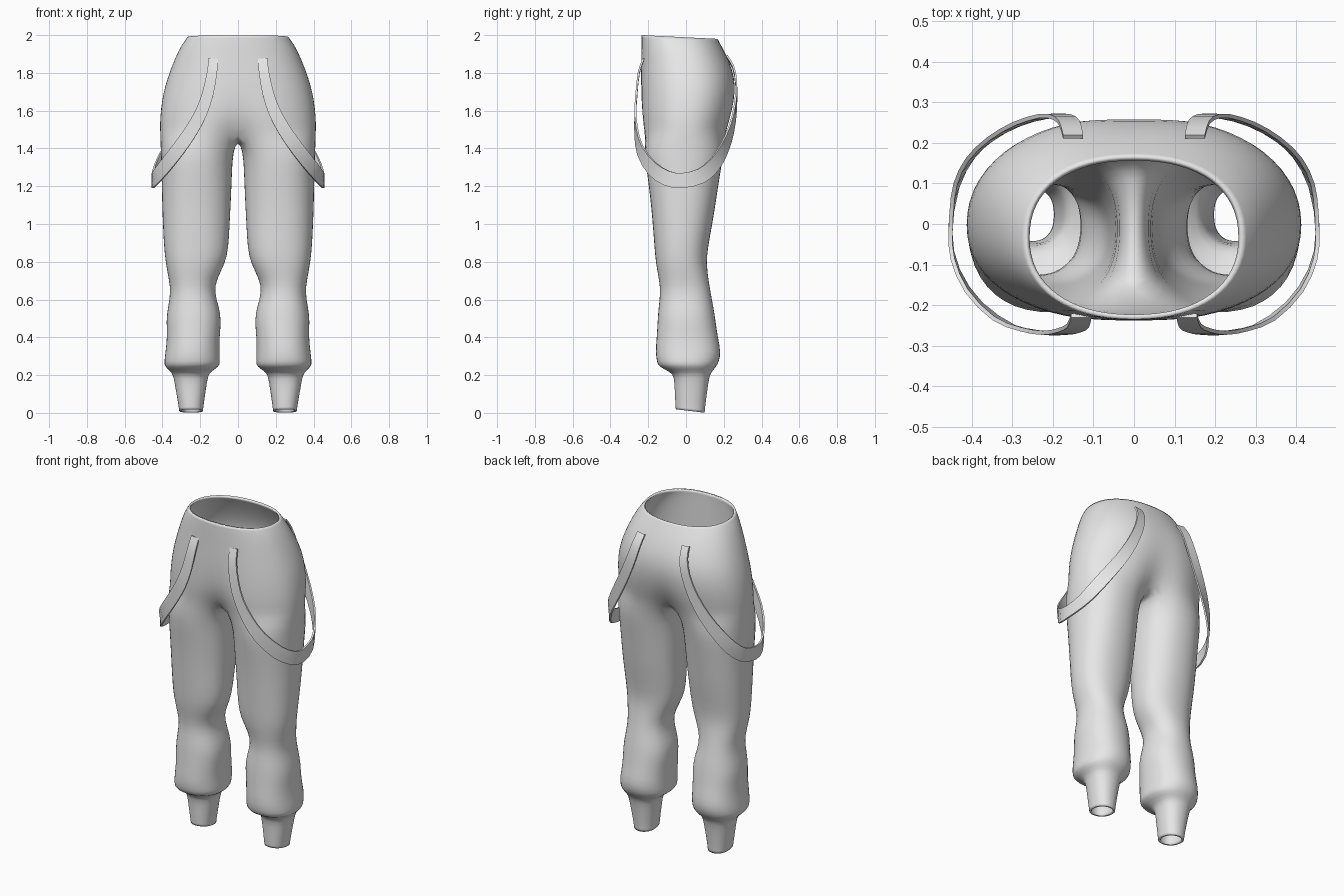
import bpy, bmesh, math
from mathutils import Vector

if "Cube" in bpy.data.objects:
    bpy.data.objects.remove(bpy.data.objects["Cube"])

cloth = bpy.data.materials.new("grey cloth")
cloth.diffuse_color = (0.8, 0.8, 0.8, 1)
cloth.use_nodes = True
cloth.node_tree.nodes["Principled BSDF"].inputs["Base Color"].default_value = cloth.diffuse_color

M, K = 16, 8          # segments round the outside and along the inner thigh
SPAN = 140            # half angle of the leg covered by the outside segments


def spow(v, p):
    return math.copysign(abs(v) ** p, v)


def oval(deg, x0, x1, y0, y1, z, tilt=0.0, n=2.25):
    """Point on a rounded oval; 0 degrees is the outer side, tilt lifts the front."""
    a = math.radians(deg)
    c, s = spow(math.cos(a), 2 / n), spow(math.sin(a), 2 / n)
    return Vector(((x0 + x1) / 2 + (x1 - x0) / 2 * c,
                   (y0 + y1) / 2 + (y1 - y0) / 2 * s, z - tilt * s))


def finish(name, bm):
    me = bpy.data.meshes.new(name)
    bm.to_mesh(me)
    bm.free()
    me.materials.append(cloth)
    ob = bpy.data.objects.new(name, me)
    bpy.context.collection.objects.link(ob)
    bpy.ops.object.select_all(action='DESELECT')
    ob.select_set(True)
    bpy.context.view_layer.objects.active = ob
    mir = ob.modifiers.new("mirror", 'MIRROR')
    mir.merge_threshold = 0.002
    return ob


# Trousers, one half: leg sections (z, inner x, outer x, front y, back y, tilt)
LEG = [
    (0.010, 0.185, 0.312, -0.055, 0.100, 0.009),
    (0.035, 0.183, 0.315, -0.057, 0.102, 0.006),
    (0.110, 0.172, 0.328, -0.060, 0.112, 0),
    (0.190, 0.160, 0.342, -0.064, 0.124, 0),
    (0.215, 0.150, 0.352, -0.080, 0.135, 0),
    (0.245, 0.098, 0.390, -0.148, 0.162, 0),
    (0.270, 0.096, 0.392, -0.156, 0.176, 0),
    (0.320, 0.098, 0.386, -0.164, 0.188, 0),
    (0.400, 0.098, 0.376, -0.157, 0.170, 0),
    (0.490, 0.088, 0.382, -0.152, 0.158, 0),
    (0.560, 0.100, 0.372, -0.147, 0.147, 0),
    (0.640, 0.126, 0.357, -0.136, 0.131, 0),
    (0.710, 0.112, 0.368, -0.145, 0.120, 0),
    (0.790, 0.068, 0.384, -0.161, 0.110, 0),
    (0.870, 0.050, 0.393, -0.168, 0.116, 0),
    (1.000, 0.044, 0.400, -0.178, 0.142, 0),
    (1.130, 0.037, 0.404, -0.190, 0.162, 0),
    (1.260, 0.032, 0.407, -0.207, 0.182, 0),
    (1.390, 0.026, 0.411, -0.226, 0.205, 0),
]
# Hip sections (z, half width, front y, back y, centre crease, tilt)
HIP = [
    (1.480, 0.414, -0.238, 0.228, 0.32, 0),
    (1.540, 0.415, -0.243, 0.243, 0.17, 0),
    (1.610, 0.410, -0.245, 0.258, 0.08, 0),
    (1.690, 0.398, -0.245, 0.268, 0.04, 0),
    (1.770, 0.376, -0.243, 0.263, 0.02, 0),
    (1.850, 0.346, -0.240, 0.236, 0.01, 0),
    (1.920, 0.315, -0.238, 0.203, 0, 0.004),
    (1.965, 0.288, -0.237, 0.180, 0, 0.007),
    (1.990, 0.268, -0.236, 0.168, 0, 0.010),
]
bm = bmesh.new()
angles = [-SPAN + 2 * SPAN * i / M for i in range(M + 1)]
angles += [SPAN + (360 - 2 * SPAN) * i / K for i in range(1, K)]
legs = [[bm.verts.new(oval(a, x0, x1, y0, y1, z, t)) for a in angles]
        for z, x0, x1, y0, y1, t in LEG]

hips = []
for z, w, y0, y1, crease, t in HIP:
    ring = []
    for i in range(M + 1):
        p = oval(-90 + 180 * i / M, -w, w, y0, y1, z, t)
        p.y *= 1 - crease * math.exp(-(p.x / 0.08) ** 2)
        if i in (0, M):
            p.x = 0
        ring.append(bm.verts.new(p))
    hips.append(ring)

# Crotch saddle running from back to front on the centre line
back, front = hips[0][M].co, hips[0][0].co
crotch = []
for i in range(1, K):
    p = back.lerp(front, i / K)
    p.z -= 0.04 * math.sin(math.pi * i / K)
    crotch.append(bm.verts.new(p))


def bridge(lo, hi, closed):
    n = len(lo)
    for i in range(n if closed else n - 1):
        j = (i + 1) % n
        bm.faces.new((lo[i], lo[j], hi[j], hi[i]))


for lo, hi in zip(legs, legs[1:] + [hips[0] + crotch]):
    bridge(lo, hi, True)
for lo, hi in zip(hips, hips[1:]):
    bridge(lo, hi, False)

trousers = finish("trousers", bm)
sub = trousers.modifiers.new("smooth", 'SUBSURF')
sub.levels = sub.render_levels = 1
wall = trousers.modifiers.new("cloth thickness", 'SOLIDIFY')
wall.thickness, wall.offset = 0.012, -1
bpy.ops.object.shade_smooth()

# Hanging straps: a flat band swept from the front of the hip round to the back
PATH = [Vector(p) for p in (
    (0.130, -0.225, 1.875), (0.138, -0.250, 1.80), (0.160, -0.262, 1.69),
    (0.195, -0.268, 1.59), (0.250, -0.264, 1.49), (0.320, -0.243, 1.39),
    (0.395, -0.180, 1.295), (0.440, -0.100, 1.242), (0.452, -0.020, 1.230),
    (0.440, 0.080, 1.255), (0.410, 0.150, 1.315), (0.365, 0.200, 1.395),
    (0.300, 0.240, 1.500), (0.235, 0.262, 1.620), (0.185, 0.266, 1.740),
    (0.160, 0.250, 1.830), (0.150, 0.215, 1.890))]


def spline(pts, steps):
    ext = [2 * pts[0] - pts[1]] + pts + [2 * pts[-1] - pts[-2]]
    out = []
    for a, b, c, d in zip(ext, ext[1:], ext[2:], ext[3:]):
        for k in range(steps):
            t = k / steps
            out.append(0.5 * (2 * b + (c - a) * t + (2 * a - 5 * b + 4 * c - d) * t * t
                              + (3 * b - a - 3 * c + d) * t ** 3))
    return out + [pts[-1]]


bm = bmesh.new()
line = spline(PATH, 2)
rings = []
for i, p in enumerate(line):
    tan = (line[min(i + 1, len(line) - 1)] - line[max(i - 1, 0)]).normalized()
    out = Vector((max(p.x - 0.2, 0), p.y * 1.2, 0))
    out = (out - tan * out.dot(tan)).normalized()
    side = tan.cross(out)
    width = 0.05 + 0.03 * min(1, (1.88 - p.z) / 0.6)
    rings.append([bm.verts.new(p + side * width / 2 * s + out * 0.005 * o)
                  for s, o in ((-1, -1), (1, -1), (1, 1), (-1, 1))])
for lo, hi in zip(rings, rings[1:]):
    bridge(lo, hi, True)
bm.faces.new(rings[0])
bm.faces.new(rings[-1])
bmesh.ops.recalc_face_normals(bm, faces=bm.faces)
finish("hanging_straps", bm)
bpy.ops.object.shade_smooth_by_angle(angle=math.radians(40))
